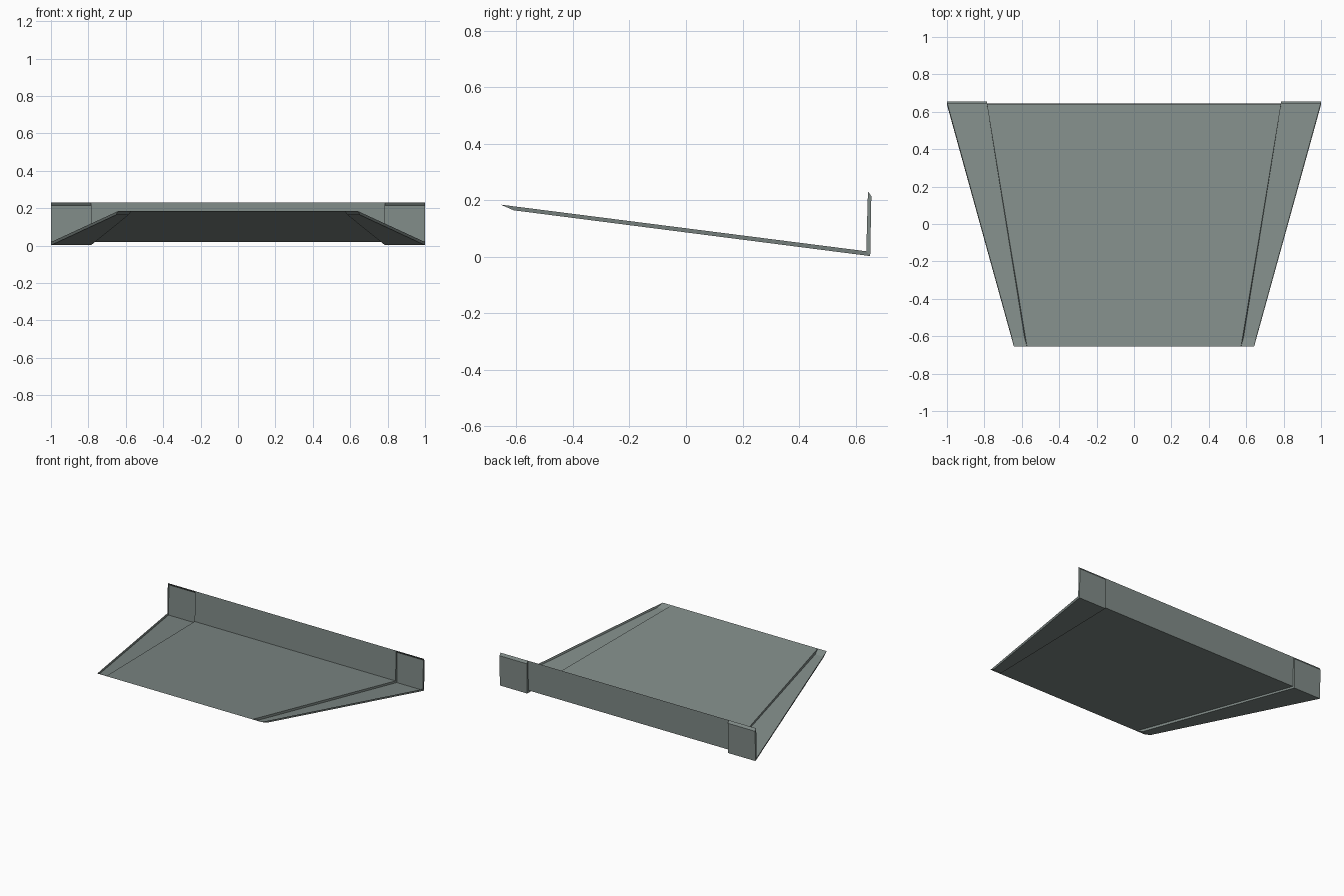
import bpy
import bmesh

if "Cube" in bpy.data.objects:
    bpy.data.objects.remove(bpy.data.objects["Cube"], do_unlink=True)

# One grey-green metal colour
COLOUR = (0.22, 0.262, 0.248, 1.0)
metal = bpy.data.materials.new("grey_green_metal")
metal.use_nodes = True
metal.diffuse_color = COLOUR
metal.node_tree.nodes["Principled BSDF"].inputs["Base Color"].default_value = COLOUR

# Side profiles (y, z): upper skin, and the channel floor set outward from it
SKIN = [(-0.656, 0.184), (0.638, 0.019), (0.644, 0.231)]
FLOOR = [SKIN[0], (-0.61, 0.164), (0.652, 0.002), (0.656, 0.214), SKIN[2]]

# Half widths along each profile: seam between panel and channel, outer edge
SEAM_SKIN = [0.572, 0.786, 0.786]
EDGE_SKIN = [0.642, 1.0, 1.0]
SEAM_FLOOR = [0.572, 0.585, 0.786, 0.786, 0.786]
EDGE_FLOOR = [0.642, 0.652, 1.0, 1.0, 1.0]


def rail(bm, widths, profile):
    return [bm.verts.new((x, y, z)) for x, (y, z) in zip(widths, profile)]


def strip(bm, a, b):
    """Bridge two rails of equal length with quads."""
    for i in range(len(a) - 1):
        bm.faces.new((a[i], b[i], b[i + 1], a[i + 1]))


def wall(bm, skin, floor, flip):
    """Close the step between a skin rail and a floor rail."""
    front, corner, top = skin
    _, f1, f2, f3, _ = floor
    for loop in ((front, corner, f2, f1), (corner, top, f3, f2)):
        bm.faces.new(loop[::-1] if flip else loop)


def finish(bm, name):
    bmesh.ops.remove_doubles(bm, verts=bm.verts[:], dist=0.0001)
    mesh = bpy.data.meshes.new(name)
    bm.to_mesh(mesh)
    bm.free()
    mesh.materials.append(metal)
    obj = bpy.data.objects.new(name, mesh)
    bpy.context.collection.objects.link(obj)
    return obj


# Centre panel: sloping sheet with an upright back lip
bm = bmesh.new()
strip(bm, rail(bm, [-x for x in SEAM_SKIN], SKIN), rail(bm, SEAM_SKIN, SKIN))
finish(bm, "centre_panel")

# Side channels: recessed floor with a wall along the seam and the outer edge
bm = bmesh.new()
seam_floor = rail(bm, SEAM_FLOOR, FLOOR)
edge_floor = rail(bm, EDGE_FLOOR, FLOOR)
strip(bm, seam_floor, edge_floor)
wall(bm, rail(bm, SEAM_SKIN, SKIN), seam_floor, True)
wall(bm, rail(bm, EDGE_SKIN, SKIN), edge_floor, False)
channels = finish(bm, "side_channels")
mirror = channels.modifiers.new("mirror", 'MIRROR')
mirror.use_mirror_merge = False
